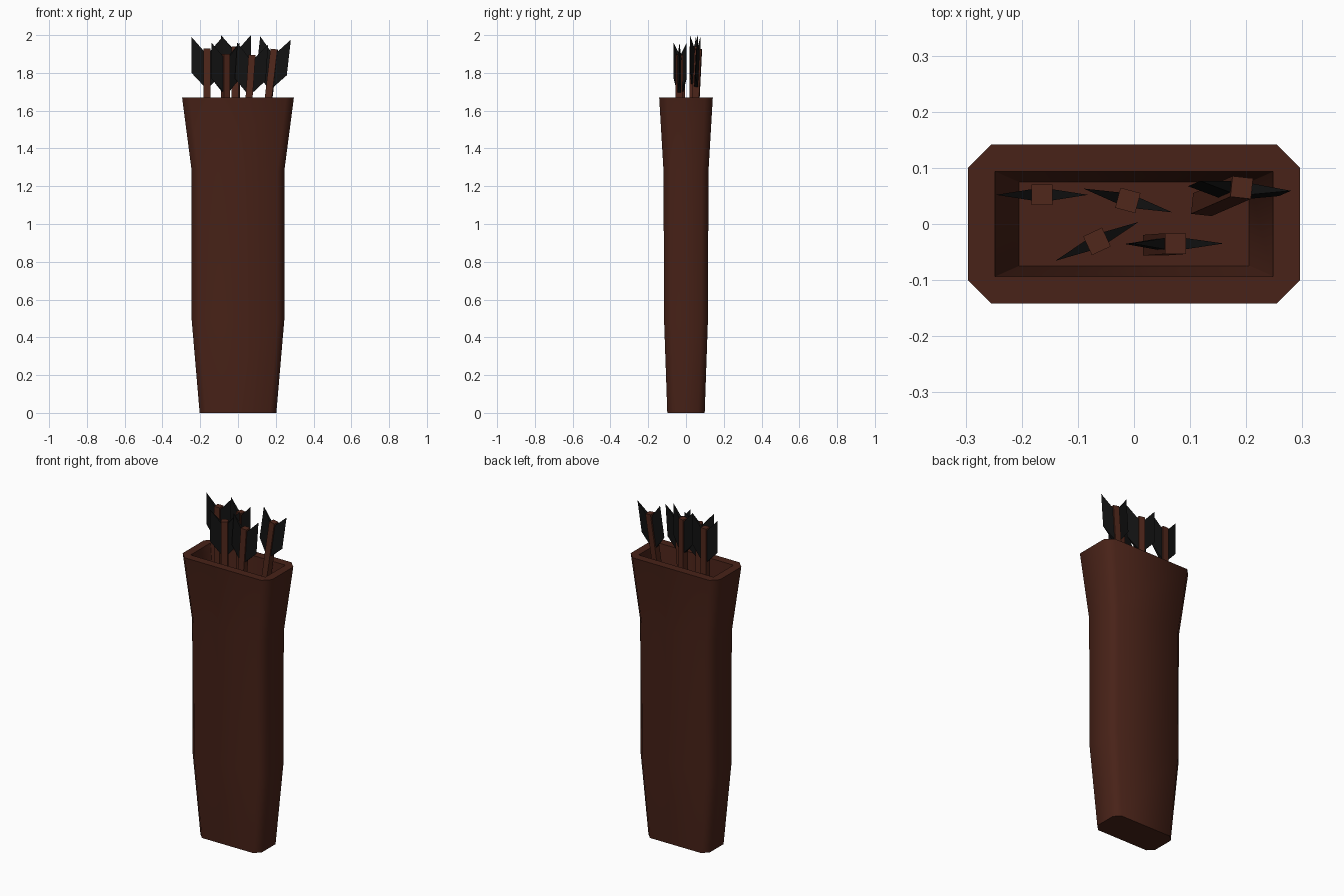
import bpy, bmesh, math
from mathutils import Matrix, Vector

if "Cube" in bpy.data.objects:
    bpy.data.objects.remove(bpy.data.objects["Cube"])


def material(name, rgb):
    m = bpy.data.materials.new(name)
    m.diffuse_color = (*rgb, 1)
    m.use_nodes = True
    m.node_tree.nodes["Principled BSDF"].inputs["Base Color"].default_value = m.diffuse_color
    return m


LEATHER = material("dark_leather", (0.065, 0.016, 0.009))
WOOD = material("red_wood", (0.08, 0.02, 0.011))
FEATHER = material("black_feather", (0.006, 0.006, 0.006))


def finish(bm, name, mat, smooth=None):
    bmesh.ops.recalc_face_normals(bm, faces=bm.faces)
    mesh = bpy.data.meshes.new(name)
    bm.to_mesh(mesh)
    bm.free()
    mesh.materials.append(mat)
    ob = bpy.data.objects.new(name, mesh)
    bpy.context.collection.objects.link(ob)
    if smooth:
        bpy.ops.object.select_all(action='DESELECT')
        ob.select_set(True)
        bpy.context.view_layer.objects.active = ob
        bpy.ops.object.shade_smooth_by_angle(angle=math.radians(smooth))
    return ob


def ring(bm, hx, hy, c, z):
    """Rectangle with chamfered corners, eight points."""
    pts = [(hx, -hy + c), (hx, hy - c), (hx - c, hy), (-hx + c, hy),
           (-hx, hy - c), (-hx, -hy + c), (-hx + c, -hy), (hx - c, -hy)]
    return [bm.verts.new((x, y, z)) for x, y in pts]


# Quiver: outside from base to rim, then down the inside
SECTIONS = [(0.203, 0.099, 0.034, 0), (0.245, 0.116, 0.036, 0.49),
            (0.245, 0.119, 0.036, 1.28), (0.296, 0.142, 0.042, 1.67),
            (0.248, 0.094, 0.001, 1.67), (0.205, 0.075, 0.001, 1.30)]
bm = bmesh.new()
rings = [ring(bm, *s) for s in SECTIONS]
for a, b in zip(rings, rings[1:]):
    for i in range(8):
        j = (i + 1) % 8
        bm.faces.new((a[i], a[j], b[j], b[i]))
bm.faces.new(rings[0])
bm.faces.new(rings[-1])
finish(bm, "quiver_body", LEATHER, 50)


def arrow(i, x, y, top, turn, lean_x=0, lean_y=0):
    """Square shaft plus two swept feather vanes; local origin at the nock."""
    axis = Vector((lean_x, lean_y, 1)).normalized()
    place = (Matrix.Translation((x, y, top))
             @ Vector((0, 0, 1)).rotation_difference(axis).to_matrix().to_4x4()
             @ Matrix.Rotation(math.radians(turn), 4, 'Z'))

    # shaft
    bm = bmesh.new()
    length = top - 1.31
    bmesh.ops.create_cube(bm, size=1, matrix=Matrix.Translation((0, 0, -length / 2))
                          @ Matrix.Diagonal((0.037, 0.037, length, 1)))
    bm.transform(place)
    finish(bm, f"arrow_shaft_{i}", WOOD)

    # vanes: thick at the shaft, tapering to a sharp outer edge
    bm = bmesh.new()
    for s in (-1, 1):
        t = 0.011
        inner = [bm.verts.new((s * 0.012, d, z))
                 for d, z in ((-t, -0.02), (t, -0.02), (t, -0.205), (-t, -0.205))]
        hi = bm.verts.new((s * 0.082, 0, 0.06))
        lo = bm.verts.new((s * 0.082, 0, -0.13))
        p, q, r, u = inner
        for f in ((p, q, r, u), (p, q, hi), (u, r, lo), (q, r, lo, hi), (p, u, lo, hi)):
            bm.faces.new(f)
    bm.transform(place)
    finish(bm, f"arrow_feathers_{i}", FEATHER)


ARROWS = [(-0.164, 0.052, 1.93, 0),
          (-0.011, 0.042, 1.94, -15),
          (-0.066, -0.031, 1.90, 25),
          (0.074, -0.035, 1.895, 0, 0.068, 0.005),
          (0.192, 0.065, 1.925, -6, 0.115, 0.05)]
for i, a in enumerate(ARROWS):
    arrow(i + 1, *a)
